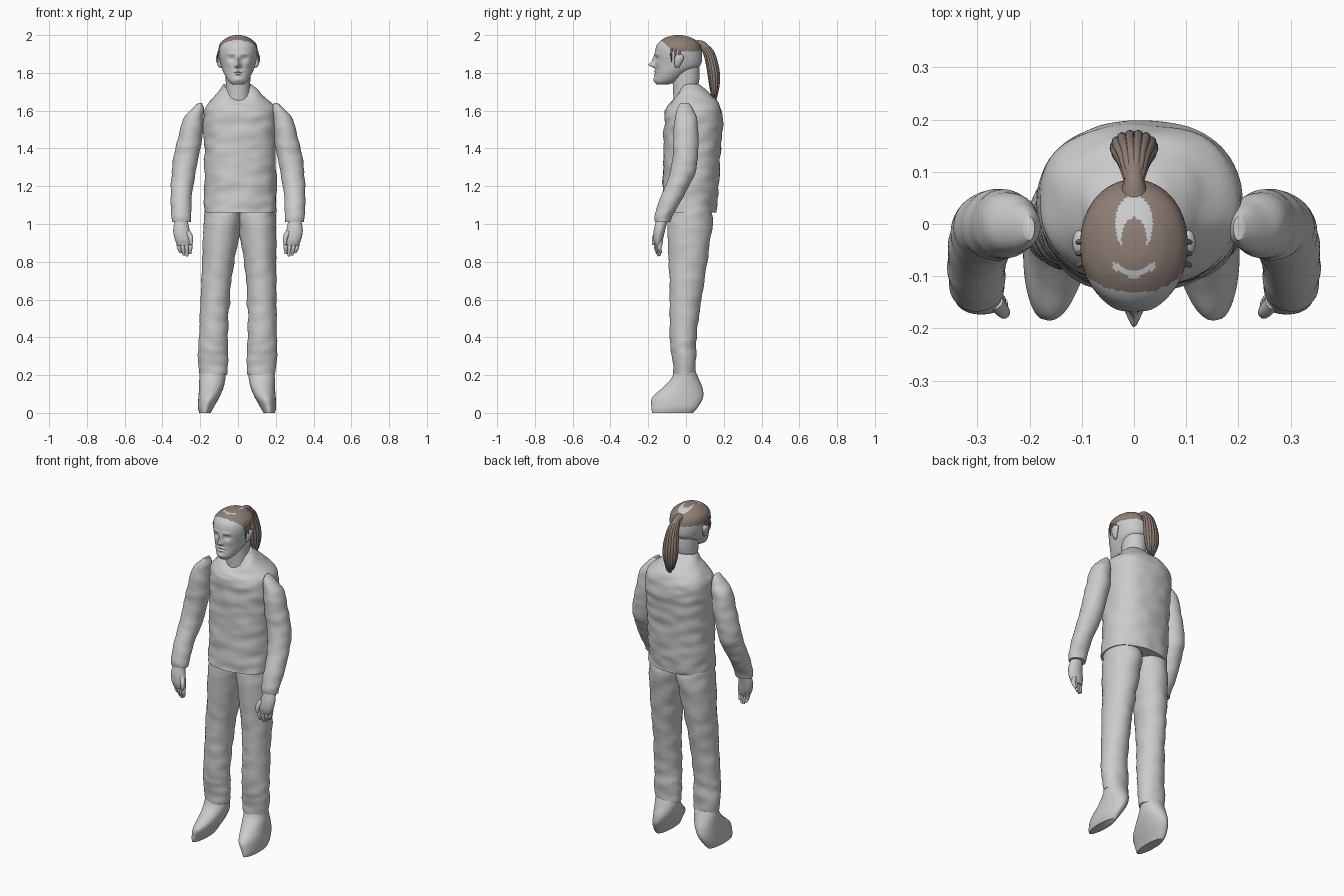
import bpy, bmesh, math, random
from mathutils import Vector, noise

random.seed(4)
if "Cube" in bpy.data.objects:
    bpy.data.objects.remove(bpy.data.objects["Cube"], do_unlink=True)


def material(name, rgb):
    m = bpy.data.materials.new(name)
    m.use_nodes = True
    m.diffuse_color = (*rgb, 1)
    m.node_tree.nodes["Principled BSDF"].inputs["Base Color"].default_value = (*rgb, 1)
    return m


GREY = material("light grey", (0.6, 0.6, 0.6))
HAIR = material("brown hair", (0.27, 0.21, 0.18))


def catmull(rows, sub):
    """Smoothly interpolate a short list of section rows."""
    rows = [Vector(r) for r in rows]
    out = []
    for i in range(len(rows) - 1):
        p, a, b, n = rows[max(i - 1, 0)], rows[i], rows[i + 1], rows[min(i + 2, len(rows) - 1)]
        for k in range(sub):
            t = k / sub
            out.append(a + (b - p) * t / 2 + (p * 2 - a * 5 + b * 4 - n) * t * t / 2
                       + (a * 3 - p - b * 3 + n) * t ** 3 / 2)
    return out + [rows[-1]]


def loft(name, rows, side=1, seg=40, sub=8, square=1.0, wrinkle=0.0, shape=None, mats=(GREY,)):
    """Skin horizontal sections (z, centre x, centre y, half width, half depth)."""
    bm = bmesh.new()
    rings = []
    for z, cx, cy, rx, ry in catmull(rows, sub):
        ring = []
        for k in range(seg):
            a = math.tau * k / seg
            c, s = math.cos(a), math.sin(a)
            p = Vector((cx + rx * math.copysign(abs(c) ** square, c),
                        cy + ry * math.copysign(abs(s) ** square, s), z))
            if wrinkle:
                n = noise.noise(Vector((p.x * 11, p.y * 11, z * 22)))
                p += Vector((c, s, 0)) * n * wrinkle
            if shape:
                p = shape(p, c, s)
            p.x *= side
            ring.append(bm.verts.new(p))
        rings.append(ring)
    for low, high in zip(rings, rings[1:]):
        for k in range(seg):
            j = (k + 1) % seg
            bm.faces.new((low[k], low[j], high[j], high[k]))
    bm.faces.new(rings[0])
    bm.faces.new(rings[-1])
    bmesh.ops.recalc_face_normals(bm, faces=bm.faces)
    me = bpy.data.meshes.new(name)
    bm.to_mesh(me)
    bm.free()
    for m in mats:
        me.materials.append(m)
    me.shade_smooth()
    me.set_sharp_from_angle(angle=math.radians(50))
    ob = bpy.data.objects.new(name, me)
    bpy.context.collection.objects.link(ob)
    return ob


def strand(name, points, radii, mat, res=3):
    """Tapered round tube through a few points."""
    cu = bpy.data.curves.new(name, "CURVE")
    cu.dimensions = "3D"
    cu.bevel_depth, cu.bevel_resolution, cu.use_fill_caps = 1, res, True
    sp = cu.splines.new("POLY")
    path = catmull([(*p, r) for p, r in zip(points, radii)], 5)
    sp.points.add(len(path) - 1)
    for pt, v in zip(sp.points, path):
        pt.co, pt.radius = (v[0], v[1], v[2], 1), max(v[3], 0.001)
    sp.use_smooth = True
    cu.materials.append(mat)
    bpy.context.collection.objects.link(bpy.data.objects.new(name, cu))


# Shirt body with a neckline dipping at the front
def neckline(p, c, s):
    top = min(max((p.z - 1.6) / 0.14, 0), 1)
    if s < 0:
        p.z -= 0.07 * top * s * s
    return p


loft("shirt", [(1.06, .012, .015, .19, .145), (1.2, .012, .024, .19, .148),
               (1.4, .012, .033, .19, .152), (1.54, .012, .04, .195, .155),
               (1.62, .011, .038, .183, .145), (1.68, .006, .028, .128, .11),
               (1.74, 0, .01, .075, .06)],
     seg=72, sub=10, square=.88, wrinkle=.008, shape=neckline)
loft("neck", [(1.63, 0, -.005, .065, .06), (1.72, 0, -.003, .064, .066),
              (1.78, 0, .0, .066, .072), (1.86, 0, .0, .07, .07)])

# Trousers, shoes, sleeves and hands for both sides
for side, label in ((1, "left"), (-1, "right")):
    def lean(p, c, s):
        if side < 0:
            p.x -= (p.z - .45) * .035
        return p

    def shift(p, c, s):
        if side < 0:
            p.x += .01
        return p

    loft(label + "_trouser_leg",
         [(.2, .125, -.008, .074, .058), (.3, .125, -.01, .08, .065), (.4, .128, -.015, .078, .07),
          (.6, .125, -.003, .077, .083), (.8, .117, .012, .085, .102),
          (1.0, .102, .02, .1, .118), (1.1, .1, .02, .09, .11)],
         side, wrinkle=.007, shape=lean)
    loft(label + "_shoe",
         [(0, .165, -.072, .03, .108), (.03, .16, -.06, .042, .123), (.08, .145, -.045, .055, .135),
          (.13, .132, -.02, .064, .108), (.18, .126, -.006, .069, .074), (.22, .125, -.005, .068, .056)],
         side, shape=shift)
    loft(label + "_sleeve",
         [(1.01, .3, -.125, .05, .04), (1.05, .3, -.115, .052, .048), (1.15, .3, -.07, .057, .06),
          (1.25, .29, -.025, .062, .066), (1.35, .275, -.005, .067, .066),
          (1.45, .255, 0, .065, .067), (1.55, .238, 0, .055, .06),
          (1.6, .217, -.006, .037, .045), (1.64, .2, -.01, .01, .022)],
         side, wrinkle=.005)
    loft(label + "_palm",
         [(.885, .283, -.148, .036, .016), (.92, .29, -.147, .045, .026),
          (.97, .3, -.14, .043, .03), (1.03, .3, -.125, .032, .03)], side, seg=24, sub=5)
    for i in range(4):
        x, y, drop = .254 + i * .02, -.15 + i * .006, (.0, .012, .008, -.006)[i]
        strand(f"{label}_finger_{i + 1}",
               [(side * x, y, .91), (side * (x - .002), y - .008, .875),
                (side * (x - .012 * i / 3), y, .842 - drop)], (.012, .011, .007), GREY)
    strand(label + "_thumb", [(side * .265, -.15, .955), (side * .25, -.168, .925),
                              (side * .25, -.172, .89)], (.016, .013, .008), GREY)

# Head: facial features are soft bumps (x, z, width, height, depth)
FEATURES = [(0, 1.842, .012, .013, .034), (0, 1.868, .009, .02, .016), (.012, 1.836, .007, .007, .008),
            (.034, 1.876, .017, .012, -.014), (.034, 1.876, .011, .006, .005), (.034, 1.9, .026, .008, .005),
            (0, 1.807, .022, .005, .008), (0, 1.799, .026, .003, -.004), (0, 1.791, .019, .005, .008),
            (0, 1.765, .022, .013, .008), (.05, 1.845, .018, .018, .005)]


def face(p, c, s):
    if s < 0:
        for x, z, w, h, d in FEATURES:
            p.y -= -s * d * math.exp(-((abs(p.x) - x) / w) ** 2 - ((p.z - z) / h) ** 2)
    return p


head = loft("head", [(1.738, 0, -.125, .028, .03), (1.757, 0, -.105, .052, .06), (1.8, 0, -.072, .076, .09),
                     (1.84, 0, -.043, .09, .119), (1.9, 0, -.04, .102, .125), (1.95, 0, -.04, .098, .113),
                     (1.982, 0, -.04, .066, .078), (1.997, 0, -.04, .03, .036), (2.0, 0, -.04, .004, .005)],
            seg=128, sub=9, square=.95, shape=face, mats=(GREY, HAIR))


# Hair cap painted above the hairline, with bare patches on the crown
def is_hair(c):
    front = min(max((-.07 - c.y) / .06, 0), 1)
    ragged = .007 * noise.noise(c * 60)
    if c.z < 1.913 + .06 * front + ragged:
        return False
    loop = (c.x / .036) ** 2 + (c.y / .056) ** 2 < 1 and c.y > -.04
    hole = (c.x / .024) ** 2 + ((c.y + .03) / .042) ** 2 < 1
    crescent = abs(c.x) < .04 and abs(c.y + .095 - 12 * c.x ** 2) < .007
    return not (loop and not hole or crescent)


for poly in head.data.polygons:
    poly.material_index = int(is_hair(poly.center))

# Ears and the loose locks beside them
for side, label in ((1, "left"), (-1, "right")):
    loft(label + "_ear", [(1.825, .09, -.045, .004, .008), (1.84, .097, -.045, .011, .015),
                          (1.87, .104, -.038, .013, .024), (1.89, .104, -.035, .012, .022),
                          (1.9, .1, -.035, .004, .01)], side, seg=20, sub=4)
    for i in range(3):
        y = -.075 + i * .022
        strand(f"{label}_lock_{i + 1}",
               [(side * .096, y, 1.93), (side * .107, y - .004, 1.895), (side * .104, y, 1.855)],
               (.005, .005, .002), HAIR, 1)

# Ponytail: a core plus strands spreading from the tie
strand("ponytail_core", [(0, .05, 1.945), (0, .09, 1.95), (0, .122, 1.9), (0, .142, 1.82),
                         (0, .15, 1.74), (0, .148, 1.665)], (.03, .018, .024, .03, .026, .006), HAIR, 5)
for i in range(14):
    a = math.tau * i / 14
    dx, dy = math.cos(a), math.sin(a)
    strand(f"ponytail_strand_{i + 1}",
           [(dx * .012, .085 + dy * .006, 1.95 + dy * .008),
            (dx * .024, .122 + dy * .018, 1.9 + dy * .012),
            (dx * .036, .143 + dy * .024, 1.82), (dx * .034, .15 + dy * .02, 1.74),
            (dx * .016, .148 + dy * .01, 1.65 + random.uniform(0, .03))],
           (.008, .009, .01, .009, .002), HAIR, 2)
